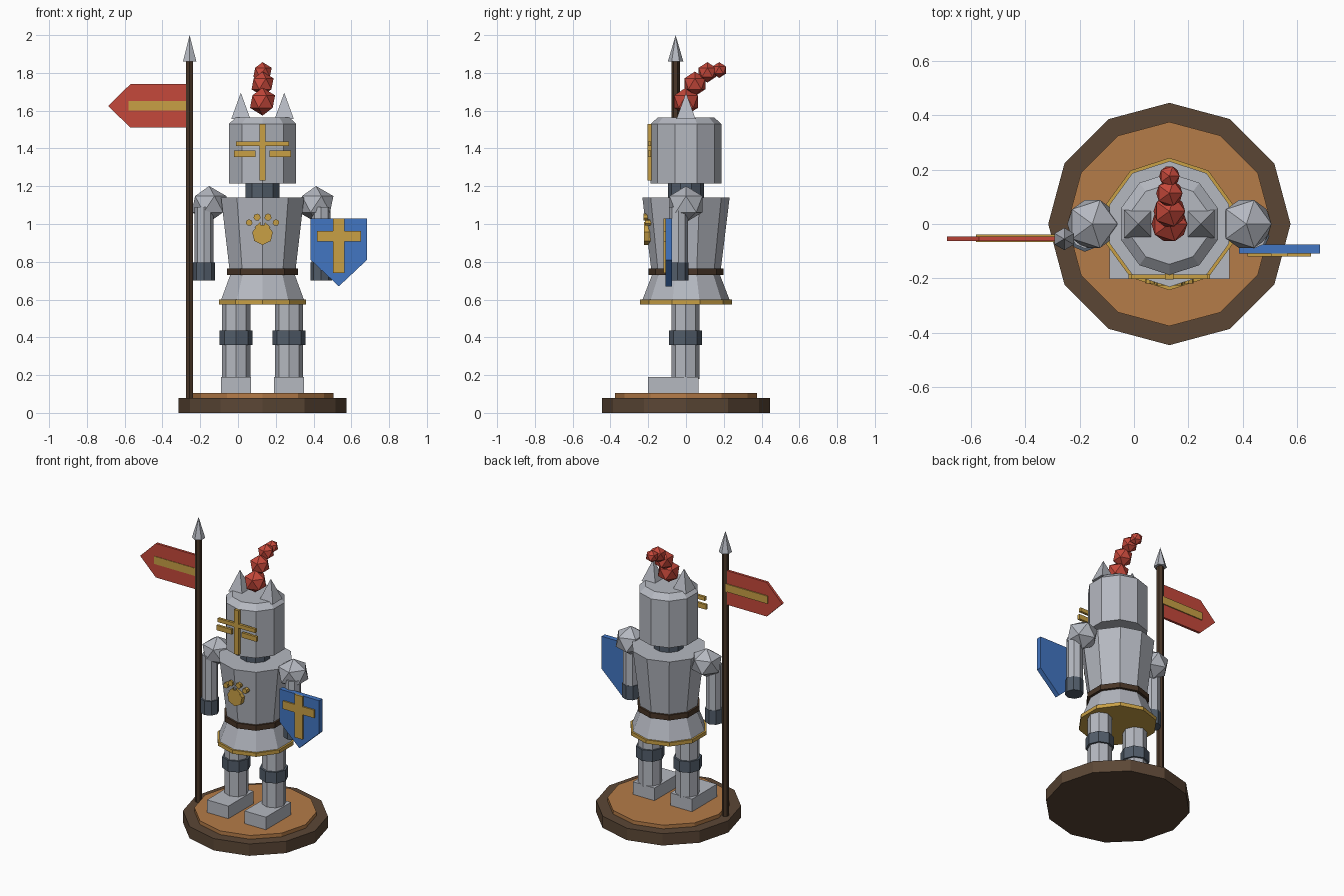
import bpy, bmesh, math
from mathutils import Matrix, Vector

if "Cube" in bpy.data.objects:
    bpy.data.objects.remove(bpy.data.objects["Cube"])

CX = 0.13  # x of the figure's middle


def mat(name, *rgb):
    m = bpy.data.materials.new(name)
    m.diffuse_color = (*rgb, 1)
    m.use_nodes = True
    m.node_tree.nodes["Principled BSDF"].inputs["Base Color"].default_value = m.diffuse_color
    return m


SILVER = mat("silver", 0.46, 0.48, 0.53)
STEEL = mat("dark steel", 0.085, 0.11, 0.145)
GOLD = mat("gold", 0.58, 0.35, 0.06)
RED = mat("red", 0.56, 0.065, 0.043)
BLUE = mat("blue", 0.055, 0.18, 0.54)
BROWN = mat("brown", 0.105, 0.062, 0.036)
TAN = mat("tan", 0.46, 0.20, 0.065)
WOOD = mat("dark wood", 0.065, 0.036, 0.02)


def finish(bm, name, material):
    bmesh.ops.recalc_face_normals(bm, faces=bm.faces)
    me = bpy.data.meshes.new(name)
    bm.to_mesh(me)
    bm.free()
    me.materials.append(material)
    ob = bpy.data.objects.new(name, me)
    bpy.context.collection.objects.link(ob)
    return ob


def lathe(name, x, y, profile, n, material, turn=0):
    """Closed n-sided solid from (radius, z) rings; first corner points to +y."""
    bm = bmesh.new()
    rings = []
    for r, z in profile:
        if r == 0:
            rings.append([bm.verts.new((x, y, z))] * n)
            continue
        a = [math.pi / 2 + turn + 2 * math.pi * i / n for i in range(n)]
        rings.append([bm.verts.new((x + r * math.cos(t), y + r * math.sin(t), z)) for t in a])
    for lo, hi in zip(rings, rings[1:]):
        for i in range(n):
            j = (i + 1) % n
            corners = list(dict.fromkeys((lo[i], lo[j], hi[j], hi[i])))
            bm.faces.new(corners)
    for ring in (rings[0], rings[-1]):
        if len(set(ring)) == n:
            bm.faces.new(ring)
    return finish(bm, name, material)


def box(name, x0, x1, y0, y1, z0, z1, material):
    bm = bmesh.new()
    bmesh.ops.create_cube(bm, size=1)
    for v in bm.verts:
        v.co = ((x0 + x1) / 2 + v.co.x * (x1 - x0),
                (y0 + y1) / 2 + v.co.y * (y1 - y0),
                (z0 + z1) / 2 + v.co.z * (z1 - z0))
    return finish(bm, name, material)


def plate(name, outline, y0, y1, material):
    """Upright plate: (x, z) outline pushed from y0 to y1."""
    bm = bmesh.new()
    f = bm.faces.new([bm.verts.new((x, y0, z)) for x, z in outline])
    new = bmesh.ops.extrude_face_region(bm, geom=[f])["geom"]
    bmesh.ops.translate(bm, vec=(0, y1 - y0, 0),
                        verts=[g for g in new if isinstance(g, bmesh.types.BMVert)])
    return finish(bm, name, material)


def ball(name, loc, r, material, sz=1):
    bm = bmesh.new()
    m = Matrix.Translation(Vector(loc)) @ Matrix.Diagonal((1, 1, sz, 1))
    bmesh.ops.create_icosphere(bm, subdivisions=1, radius=r, matrix=m)
    return finish(bm, name, material)


def ngon(x, z, r, n, turn=0):
    return [(x + r * math.sin(turn + 2 * math.pi * i / n),
             z + r * math.cos(turn + 2 * math.pi * i / n)) for i in range(n)]


# Stand
lathe("base", CX, 0, [(0.445, 0), (0.445, 0.08)], 12, BROWN)
lathe("base_top", CX, 0, [(0.375, 0.08), (0.375, 0.105)], 12, TAN)

# Legs, arms and helmet spikes on both sides
for s, side in ((-1, "left"), (1, "right")):
    lx, ax = CX + s * 0.14, CX + s * 0.31
    box(side + "_boot", lx - 0.08, lx + 0.08, -0.202, 0.065, 0.105, 0.19, SILVER)
    lathe(side + "_leg", lx, -0.003, [(0.075, 0.18), (0.075, 0.6)], 8, SILVER)
    lathe(side + "_knee", lx, -0.003, [(0.088, 0.36), (0.088, 0.435)], 8, STEEL)
    lathe(side + "_arm", ax, -0.04, [(0.05, 0.78), (0.05, 1.09)], 8, SILVER)
    lathe(side + "_gauntlet", ax, -0.045, [(0.057, 0.70), (0.057, 0.795)], 8, STEEL)
    ball(side + "_pauldron", (CX + s * 0.283, 0, 1.105), 0.103, SILVER, 0.93)
    lathe(side + "_helmet_spike", CX + s * 0.115, 0, [(0.072, 1.555), (0, 1.695)],
          4, SILVER, math.pi / 4)

# Body
lathe("skirt", CX, 0, [(0.236, 0.585), (0.178, 0.735)], 10, SILVER)
lathe("skirt_trim", CX, 0, [(0.243, 0.575), (0.243, 0.60)], 10, GOLD)
lathe("belt", CX, 0, [(0.198, 0.73), (0.198, 0.765)], 10, WOOD)
lathe("torso", CX, 0, [(0.183, 0.75), (0.231, 1.14)], 10, SILVER)
lathe("neck", CX, 0, [(0.095, 1.13), (0.095, 1.225)], 10, STEEL)
lathe("helmet", CX, 0, [(0.187, 1.215), (0.187, 1.53), (0.148, 1.565)], 10, SILVER)

# Helmet face plates
box("visor_upright", CX - 0.016, CX + 0.016, -0.204, -0.18, 1.23, 1.53, GOLD)
box("visor_crossbar", CX - 0.14, CX + 0.14, -0.202, -0.185, 1.412, 1.438, GOLD)
for s, side in ((-1, "left"), (1, "right")):
    a, b = sorted((CX + s * 0.037, CX + s * 0.15))
    box(side + "_visor_bar", a, b, -0.202, -0.185, 1.355, 1.388, GOLD)

# Chest emblem
plate("emblem_pad", ngon(CX, 0.945, 0.056, 7, math.pi / 7), -0.222, -0.185, GOLD)
for s in (-1, 1):
    plate("emblem_outer_dot", ngon(CX + s * 0.071, 1.007, 0.018, 7), -0.218, -0.185, GOLD)
    plate("emblem_inner_dot", ngon(CX + s * 0.029, 1.036, 0.019, 7), -0.226, -0.195, GOLD)
    plate("emblem_link", [(CX + s * 0.046, 0.98), (CX + s * 0.01, 0.985), (CX + s * 0.012, 1.01)],
          -0.222, -0.19, GOLD)

# Plume
for y, z, r in ((0, 1.648, 0.074), (0.047, 1.742, 0.065), (0.113, 1.803, 0.054), (0.176, 1.815, 0.042)):
    ball("plume_tuft", (CX, y, z), r, RED)

# Shield with cross
SX = 0.534
plate("shield", [(SX - 0.149, 1.03), (SX + 0.149, 1.03), (SX + 0.149, 0.81),
                 (SX, 0.67), (SX - 0.149, 0.81)], -0.109, -0.075, BLUE)
box("shield_upright", SX - 0.03, SX + 0.03, -0.119, -0.105, 0.74, 1.03, GOLD)
box("shield_crossbar", SX - 0.117, SX + 0.117, -0.119, -0.105, 0.908, 0.962, GOLD)

# Lance and pennant
PX, PY = -0.256, -0.055
lathe("pole", PX, PY, [(0.022, 0.08), (0.022, 1.87)], 6, WOOD)
lathe("lance_tip", PX, PY, [(0.041, 1.86), (0, 2.0)], 6, SILVER)
plate("pennant", [(PX, 1.74), (-0.57, 1.74), (-0.687, 1.625), (-0.57, 1.51), (PX, 1.51)],
      -0.063, -0.046, RED)
box("pennant_stripe", -0.58, PX - 0.01, -0.066, -0.039, 1.60, 1.652, GOLD)
